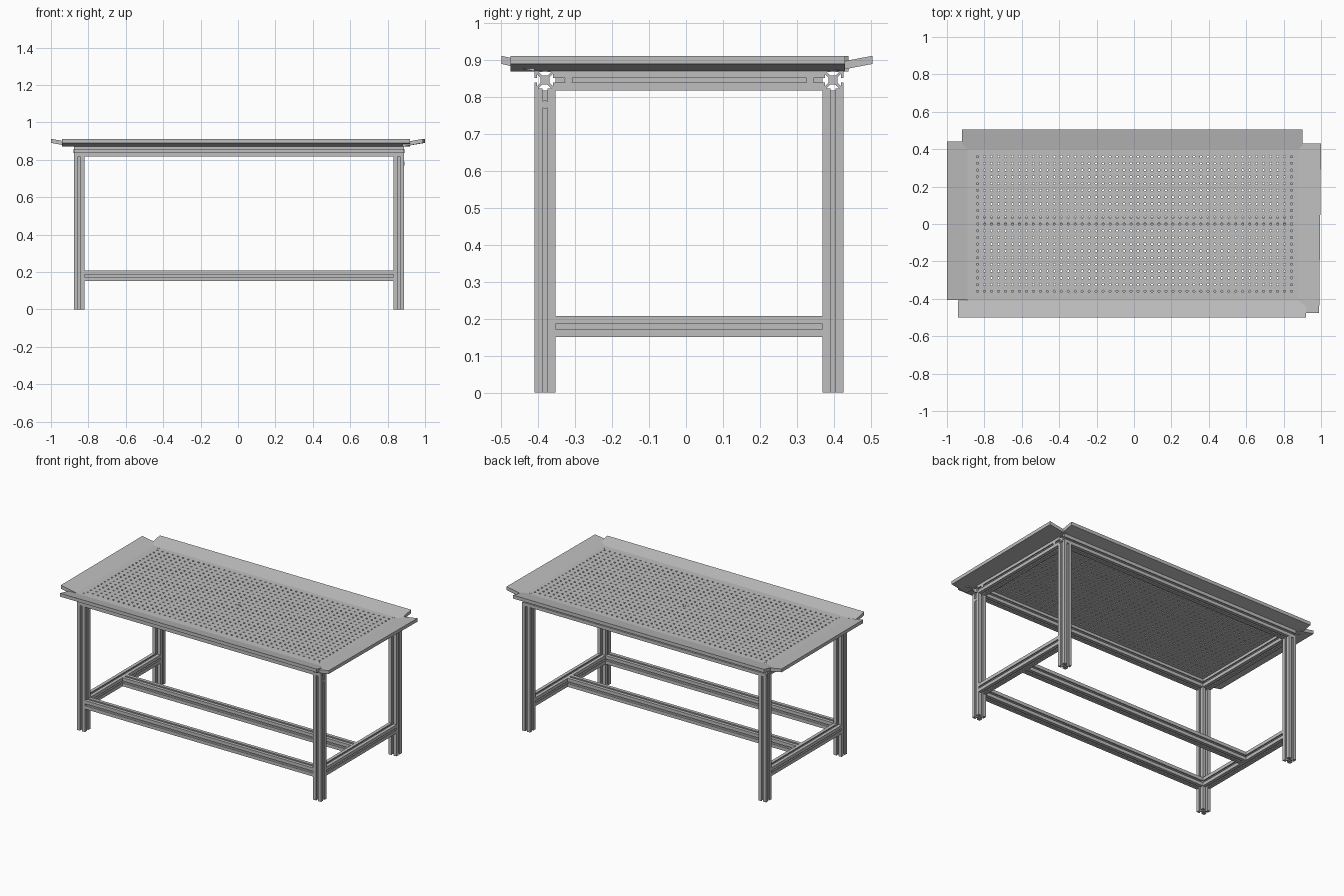
import bpy, bmesh, math
from mathutils import Vector, Matrix

if "Cube" in bpy.data.objects:
    bpy.data.objects.remove(bpy.data.objects["Cube"])

metal = bpy.data.materials.new("brushed_grey")
grey = (0.52, 0.52, 0.52, 1)
metal.diffuse_color = grey
metal.use_nodes = True
metal.node_tree.nodes["Principled BSDF"].inputs["Base Color"].default_value = grey

H = 0.028            # half width of a slotted beam
T = 0.022            # tabletop thickness
TOP = 0.892          # tabletop height
LEFT, RIGHT, FRONT, BACK = -0.85, 0.86, -0.382, 0.398   # leg centre lines
PX0, PX1, PY0, PY1 = -0.89, 0.88, -0.41, 0.40           # flat top outline


def finish(name, bm):
    bmesh.ops.recalc_face_normals(bm, faces=bm.faces)
    mesh = bpy.data.meshes.new(name)
    bm.to_mesh(mesh)
    bm.free()
    mesh.materials.append(metal)
    obj = bpy.data.objects.new(name, mesh)
    bpy.context.collection.objects.link(obj)
    return obj


def prism(name, outline, offset):
    """Extrude a closed outline of points along an offset."""
    bm = bmesh.new()
    face = bm.faces.new([bm.verts.new(p) for p in outline])
    ext = bmesh.ops.extrude_face_region(bm, geom=[face], use_keep_orig=True)
    moved = [v for v in ext["geom"] if isinstance(v, bmesh.types.BMVert)]
    bmesh.ops.translate(bm, verts=moved, vec=offset)
    return finish(name, bm)


# Slotted beam cross-section: one side repeated around four quarter turns
half = [(H, H), (0.0065, H), (0.0065, 0.022), (0.017, 0.022), (0.007, 0.012)]
side = half + [(-x, y) for x, y in reversed(half[1:])]
section = []
for turn in range(4):
    rot = Matrix.Rotation(turn * math.pi / 2, 2)
    section += [rot @ Vector(p) for p in side]


def beam(name, start, end):
    start, end = Vector(start), Vector(end)
    along = end - start
    up = Vector((0, 1, 0)) if along.z else Vector((0, 0, 1))
    across = up.cross(along.normalized())
    prism(name, [start + across * p.x + up * p.y for p in section], along)


def disc(name, centre, radius, depth, axis="Z"):
    bm = bmesh.new()
    rot = Matrix.Rotation(math.pi / 2, 4, "Y") if axis == "X" else Matrix()
    bmesh.ops.create_cone(bm, cap_ends=True, segments=16, radius1=radius, radius2=radius,
                          depth=depth, matrix=Matrix.Translation(centre) @ rot)
    finish(name, bm)


# Legs and top frame
LEG_TOP, FRAME_Z, LOW_Z = 0.818, 0.846, 0.179
for yname, y in (("front", FRONT), ("back", BACK)):
    for xname, x in (("right", LEFT), ("left", RIGHT)):
        beam(f"{yname}_{xname}_leg", (x, y, 0), (x, y, LEG_TOP))
    beam(f"{yname}_top_rail", (LEFT - H, y, FRAME_Z), (RIGHT + H, y, FRAME_Z))

for xname, x in (("right", LEFT), ("left", RIGHT)):
    for level, z in (("top", FRAME_Z), ("lower", LOW_Z)):
        beam(f"{xname}_{level}_side_rail", (x, FRONT + H, z), (x, BACK - H, z))

# Lower long rails
for name, y in (("lower_front_rail", FRONT), ("lower_middle_rail", 0.008)):
    beam(name, (LEFT + H, y, LOW_Z), (RIGHT - H, y, LOW_Z))

# Round connector caps on the frame
for y in (-0.318, 0.336):
    for name, x in (("right_cap", LEFT - H), ("left_cap", RIGHT + H)):
        disc(name, (x, y, FRAME_Z), 0.011, 0.003, "X")
disc("leg_cap", (RIGHT + H, FRONT, 0.78), 0.011, 0.003, "X")

# Perforated panel: a grid of square cells, each with an eight-sided hole
COLS, ROWS, DX, DY, HOLE = 46, 21, 0.0373, 0.036, 0.006
cx, cy = 0.003, 0.0
bm = bmesh.new()
for i in range(COLS):
    for j in range(ROWS):
        x = cx + (i - (COLS - 1) / 2) * DX
        y = cy + (j - (ROWS - 1) / 2) * DY
        inner, outer = [], []
        for k in range(8):
            c, s = math.cos(k * math.pi / 4), math.sin(k * math.pi / 4)
            inner.append(bm.verts.new((x + HOLE * c, y + HOLE * s, TOP)))
            outer.append(bm.verts.new((x + round(c) * DX / 2, y + round(s) * DY / 2, TOP)))
        for k in range(8):
            n = (k + 1) % 8
            bm.faces.new((inner[k], outer[k], outer[n], inner[n]))
bmesh.ops.remove_doubles(bm, verts=bm.verts, dist=0.0005)
panel = finish("perforated_panel", bm)
if panel.data.polygons[0].normal.z < 0:
    panel.data.flip_normals()
solid = panel.modifiers.new("thickness", "SOLIDIFY")
solid.thickness = T
solid.offset = -1


def slab(name, corners):
    prism(name, corners, (0, 0, -T))


# Plain border around the perforated panel
hx0, hx1 = cx - COLS * DX / 2, cx + COLS * DX / 2
hy0, hy1 = cy - ROWS * DY / 2, cy + ROWS * DY / 2
for name, x0, x1, y0, y1 in (("border_right", PX0, hx0, PY0, PY1), ("border_left", hx1, PX1, PY0, PY1),
                             ("border_front", hx0, hx1, PY0, hy0), ("border_back", hx0, hx1, hy1, PY1)):
    slab(name, [(x0, y0, TOP), (x1, y0, TOP), (x1, y1, TOP), (x0, y1, TOP)])

# Flanges rising outward on all four sides
RIM = 0.912
slab("front_flange", [(-0.94, PY0, TOP), (0.92, PY0, TOP), (0.92, -0.5, RIM), (-0.94, -0.5, RIM)])
slab("back_flange", [(-0.92, PY1, TOP), (0.90, PY1, TOP), (0.90, 0.505, RIM), (-0.92, 0.505, RIM)])
slab("right_flange", [(PX0, -0.405, TOP), (PX0, 0.44, TOP), (-1.0, 0.44, RIM), (-1.0, -0.405, RIM)])
slab("left_flange", [(PX1, -0.475, TOP), (PX1, 0.43, TOP), (1.0, 0.43, RIM), (0.99, -0.475, RIM)])

# Small fixings on the tabletop
disc("centre_fixing", (0.003, 0.012, TOP), 0.008, 0.004)
for x in (-0.848, 0.855):
    for y in (-0.382, 0.388):
        disc("corner_fixing", (x, y, TOP), 0.005, 0.003)
